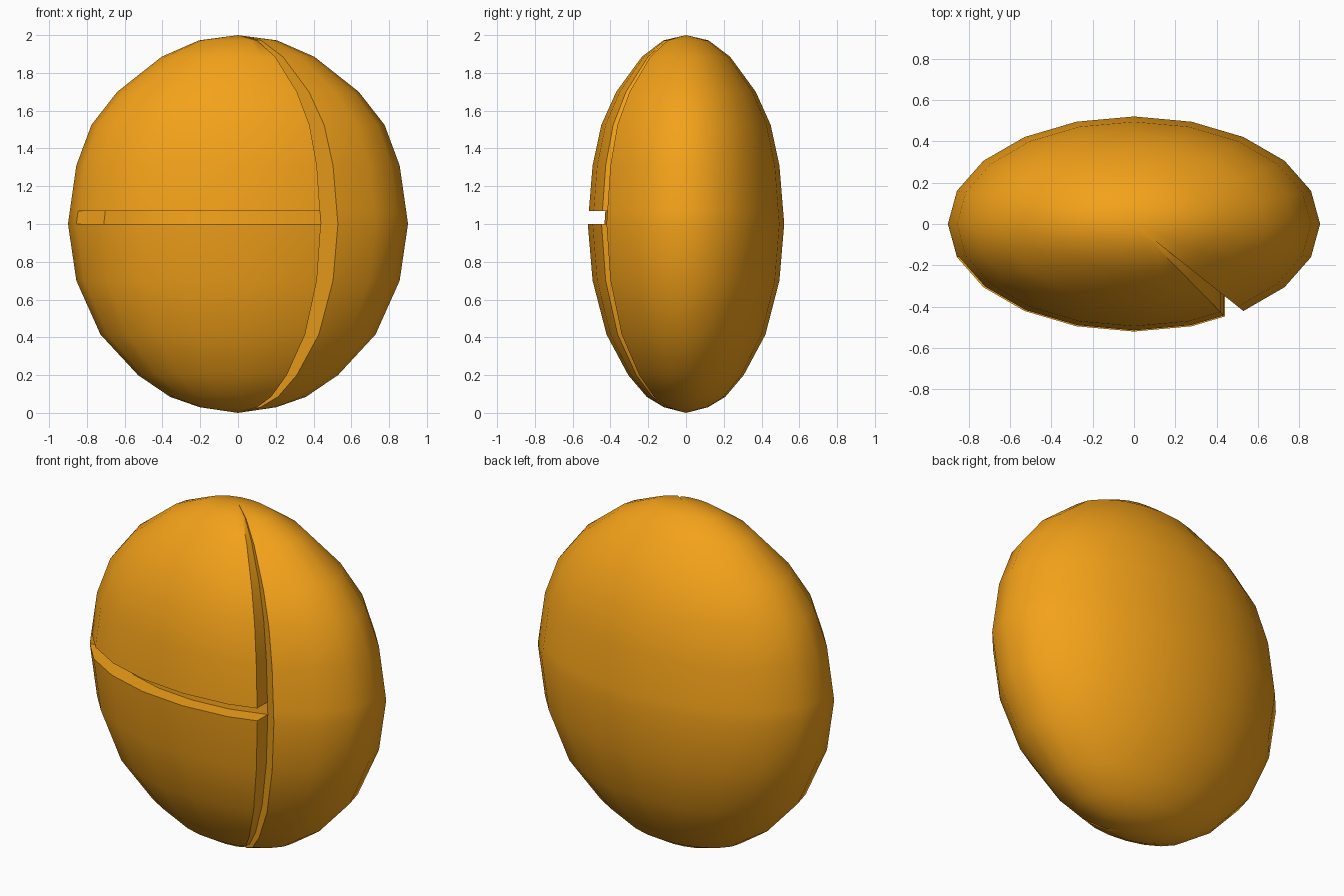
import bpy, bmesh, math

if "Cube" in bpy.data.objects:
    bpy.data.objects.remove(bpy.data.objects["Cube"])

RX, RY, N = 0.90, 0.52, 20
INSET = 0.83            # groove depth as a scale toward the axis
GROOVE = 17             # meridian of the upright groove
LEFT = 11               # meridian where the level groove ends


def point(i):
    a = 2 * math.pi * i / N
    return RX * math.cos(a), RY * math.sin(a)


def section(inset):
    """Outline of the body; inset=True also sinks the level groove."""
    pts = []
    gx, gy = point(GROOVE)
    inner = (gx * INSET, gy * INSET)
    px, py = point(GROOVE - 1)
    t = (inner[0] - px) / (gx - px)
    lip = (inner[0], py + t * (gy - py))
    for i in range(N):
        x, y = point(i)
        k = INSET if inset else 1
        if i == LEFT:
            pts += [(x, y), (x * k, y * k)]
        elif LEFT < i < GROOVE:
            pts.append((x * k, y * k))
        elif i == GROOVE:
            pts += [inner if inset else lip, inner, (x, y)]
        else:
            pts.append((x, y))
    return pts


# Body: rings of (scale, height, sunk) from bottom to top
rings = [(0.225, 0.03, 0), (0.40, 0.085, 0), (0.588, 0.20, 0), (0.809, 0.415, 0),
         (0.951, 0.70, 0), (1.0, 1.0, 0), (1.0, 1.0, 1), (0.989, 1.07, 1),
         (0.989, 1.07, 0), (0.951, 1.31, 0), (0.862, 1.525, 0), (0.71, 1.70, 0),
         (0.45, 1.885, 0), (0.23, 1.972, 0)]
bm = bmesh.new()
loops = [[bm.verts.new((x * s, y * s, z)) for x, y in section(sunk)]
         for s, z, sunk in rings]
n = len(loops[0])
for a, b in zip(loops, loops[1:]):
    for i in range(n):
        j = (i + 1) % n
        bm.faces.new((a[i], a[j], b[j], b[i]))

# Poles
bottom, top = bm.verts.new((0, 0, 0)), bm.verts.new((0, 0, 2))
for i in range(n):
    j = (i + 1) % n
    bm.faces.new((bottom, loops[0][j], loops[0][i]))
    bm.faces.new((top, loops[-1][i], loops[-1][j]))
bmesh.ops.remove_doubles(bm, verts=bm.verts, dist=0.0005)
bmesh.ops.recalc_face_normals(bm, faces=bm.faces)

mesh = bpy.data.meshes.new("grooved_body")
bm.to_mesh(mesh)
bm.free()
body = bpy.data.objects.new("grooved_body", mesh)
bpy.context.collection.objects.link(body)

# Orange finish and smooth shading
mat = bpy.data.materials.new("orange")
mat.diffuse_color = (0.9, 0.36, 0.01, 1)
mat.use_nodes = True
mat.node_tree.nodes["Principled BSDF"].inputs["Base Color"].default_value = mat.diffuse_color
mesh.materials.append(mat)
bpy.context.view_layer.objects.active = body
body.select_set(True)
bpy.ops.object.shade_smooth_by_angle(angle=math.radians(35))
